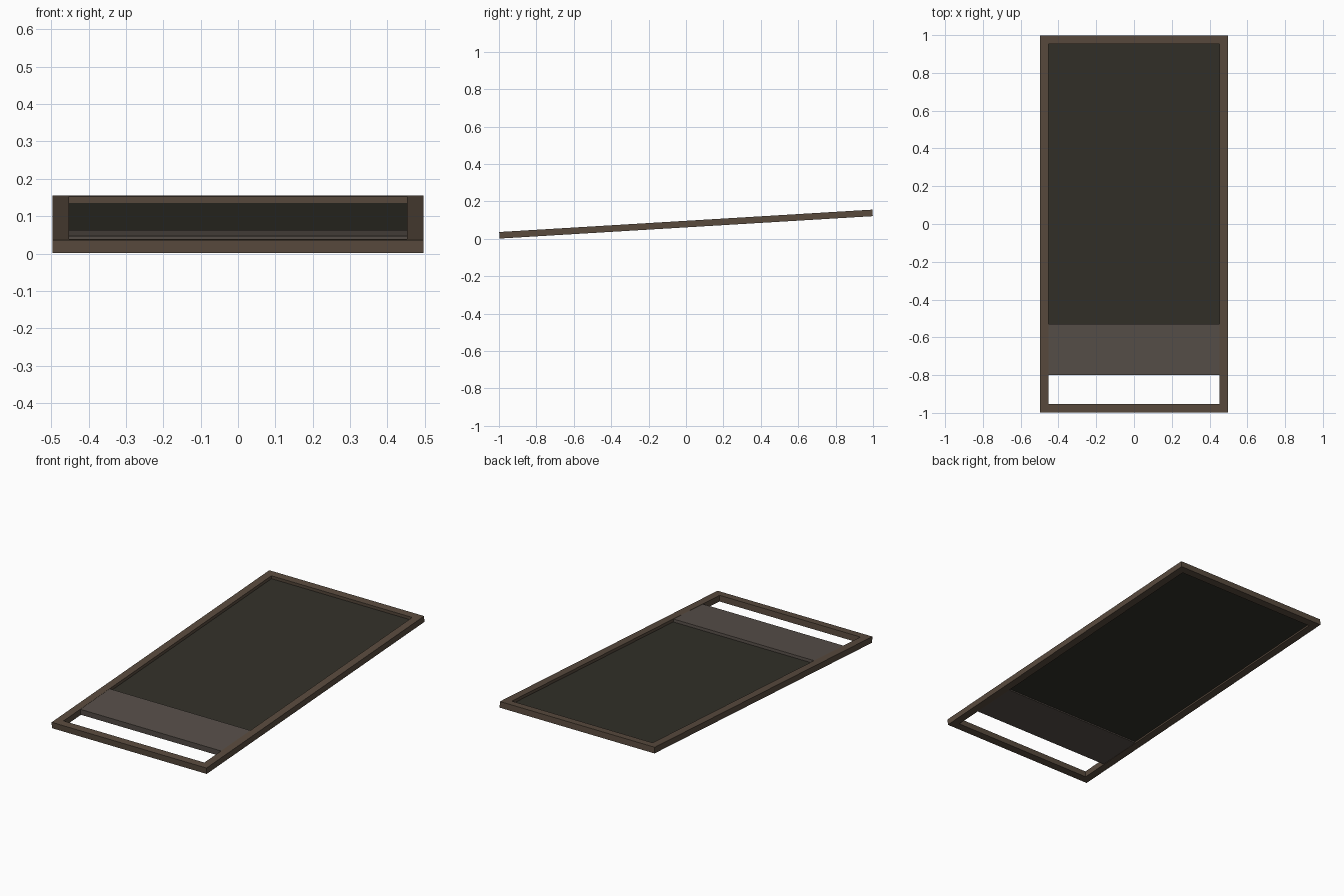
import bpy, bmesh, math
from mathutils import Matrix

if "Cube" in bpy.data.objects:
    bpy.data.objects.remove(bpy.data.objects["Cube"])

TILT = math.atan(0.06)     # back end raised
T = 0.035                  # frame thickness
W, RAIL = 0.497, 0.045     # half width, rail width
L = 0.9995                 # half length
M = Matrix.Translation((0, 0, 0.0785)) @ Matrix.Rotation(TILT, 4, 'X')


def material(name, rgb):
    m = bpy.data.materials.new(name)
    m.diffuse_color = (*rgb, 1)
    m.use_nodes = True
    m.node_tree.nodes["Principled BSDF"].inputs["Base Color"].default_value = m.diffuse_color
    return m


def box(name, x, y, z, mat, bevel=0.0):
    """Tilted box from (min, max) ranges; z = 0 is the frame's middle plane."""
    bm = bmesh.new()
    bmesh.ops.create_cube(bm, size=1)
    for v in bm.verts:
        v.co = [r[0] if c < 0 else r[1] for c, r in zip(v.co, (x, y, z))]
    me = bpy.data.meshes.new(name)
    bm.to_mesh(me)
    bm.free()
    me.materials.append(mat)
    ob = bpy.data.objects.new(name, me)
    ob.matrix_world = M
    bpy.context.collection.objects.link(ob)
    if bevel:
        b = ob.modifiers.new("soft_edges", 'BEVEL')
        b.width, b.segments = bevel, 1
    return ob


wood = material("frame_wood", (0.10, 0.07, 0.048))
dark = material("panel_dark", (0.032, 0.03, 0.022))
grey = material("flap_grey", (0.095, 0.078, 0.066))

# outer frame
h = T / 2
for side, s in (("left", -1), ("right", 1)):
    box(side + "_rail", sorted((s * W, s * (W - RAIL))), (-L + RAIL, L - RAIL), (-h, h), wood)
for end, s in (("front", -1), ("back", 1)):
    box(end + "_rail", (-W, W), sorted((s * L, s * (L - RAIL))), (-h, h), wood)

# recessed panel and thicker flap board in front of it
X = W - RAIL
box("panel", (-X, X), (-0.53, L - RAIL), (-0.008, 0.0), dark)
box("flap_board", (-X, X), (-0.80, -0.53), (-h + 0.002, h - 0.001), grey)
